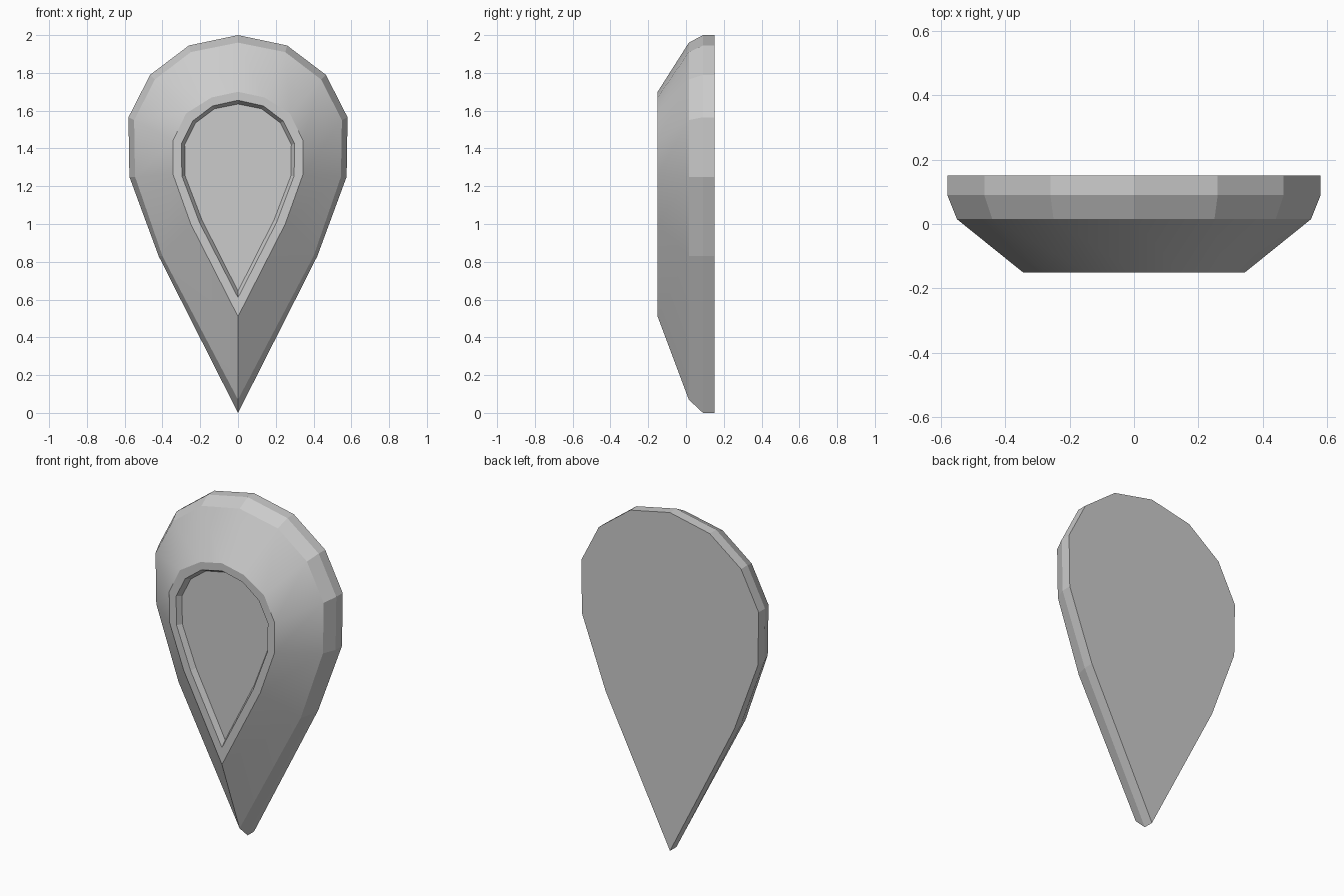
import bpy, bmesh

cube = bpy.data.objects.get("Cube")
if cube:
    bpy.data.objects.remove(cube, do_unlink=True)

# Plain grey finish
grey = bpy.data.materials.new("grey")
grey.use_nodes = True
colour = (0.6, 0.6, 0.6, 1)
grey.diffuse_color = colour
grey.node_tree.nodes["Principled BSDF"].inputs["Base Color"].default_value = colour

# Right halves of the teardrop outlines, from the crown to the tip
OUTER = [(0, 2), (.26, 1.945), (.465, 1.79), (.58, 1.565), (.575, 1.25), (.42, .83), (0, 0)]
CHAMFER = [(0, 1.96), (.25, 1.91), (.44, 1.765), (.55, 1.55), (.545, 1.25), (.4, .83), (0, .07)]
RIM = [(0, 1.7), (.14, 1.67), (.275, 1.585), (.345, 1.44), (.343, 1.26), (.25, 1.0), (0, .51)]
LIP = [(0, 1.655), (.135, 1.625), (.24, 1.545), (.3, 1.425), (.297, 1.255), (.205, 1.01), (0, .61)]
FLOOR = [(0, 1.635), (.125, 1.61), (.225, 1.535), (.282, 1.42), (.28, 1.255), (.19, 1.02), (0, .645)]

# Outline, depth and whether the band leading to it is smooth
LAYERS = [(OUTER, .15, False), (OUTER, .09, False), (CHAMFER, .015, False),
          (RIM, -.15, True), (LIP, -.15, False), (FLOOR, -.12, False)]

bm = bmesh.new()


def ring(half, y):
    """Mirror a half outline into a closed loop of vertices."""
    full = half + [(-x, z) for x, z in reversed(half[1:-1])]
    return [bm.verts.new((x, y, z)) for x, z in full]


# Back plate, side bands, sloped face, rim and recess
rings = [ring(half, y) for half, y, _ in LAYERS]
bm.faces.new(rings[0])
for (a, b), (_, _, smooth) in zip(zip(rings, rings[1:]), LAYERS[1:]):
    for i in range(len(a)):
        j = (i + 1) % len(a)
        bm.faces.new((a[i], a[j], b[j], b[i])).smooth = smooth
bm.faces.new(rings[-1])
bmesh.ops.recalc_face_normals(bm, faces=bm.faces[:])

# Only edges inside the sloped face stay soft; the tip ridge is sharp
for edge in bm.edges:
    soft = all(f.smooth for f in edge.link_faces)
    edge.smooth = soft and edge.calc_face_angle() < 0.7

mesh = bpy.data.meshes.new("teardrop_gem")
bm.to_mesh(mesh)
bm.free()
mesh.materials.append(grey)
gem = bpy.data.objects.new("teardrop_gem", mesh)
bpy.context.collection.objects.link(gem)
